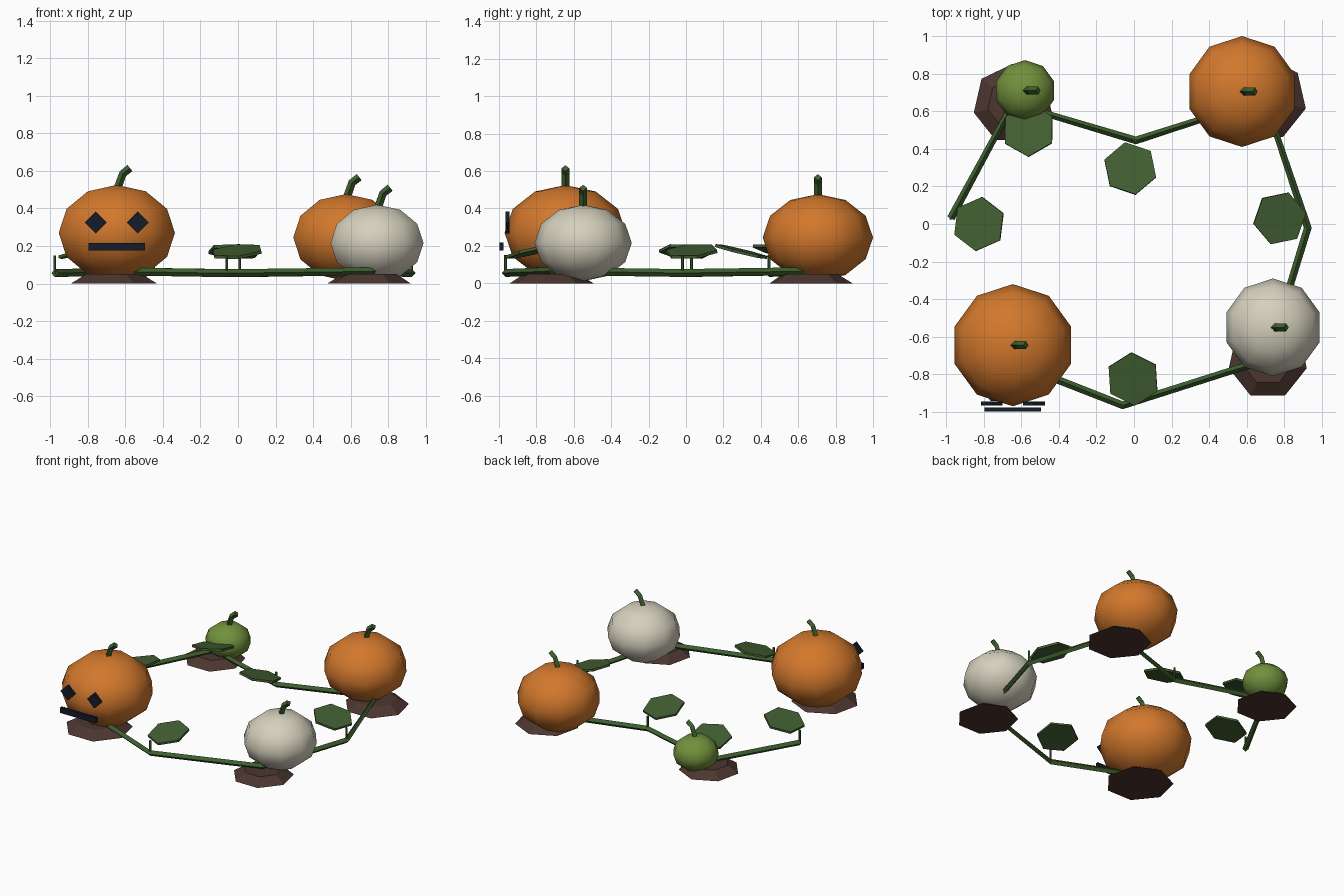
import bpy, bmesh, math
from mathutils import Matrix, Vector

cube = bpy.data.objects.get("Cube")
if cube:
    bpy.data.objects.remove(cube, do_unlink=True)


def material(name, r, g, b):
    rgba = [(c / 255) ** 2.2 for c in (r, g, b)] + [1]
    mat = bpy.data.materials.new(name)
    mat.use_nodes = True
    mat.diffuse_color = rgba
    mat.node_tree.nodes["Principled BSDF"].inputs["Base Color"].default_value = rgba
    return mat


ORANGE = material("pumpkin_orange", 209, 119, 48)
CREAM = material("pumpkin_cream", 212, 207, 188)
GREEN = material("pumpkin_green", 113, 143, 63)
VINE = material("vine_green", 64, 96, 50)
LEAF = material("leaf_green", 68, 95, 53)
SOIL = material("soil_brown", 78, 57, 51)
DARK = material("face_dark", 28, 32, 46)


def mesh_object(name, bm, mat, matrix, smooth=False):
    bm.transform(matrix)
    for face in bm.faces:
        face.smooth = smooth
    mesh = bpy.data.meshes.new(name)
    bm.to_mesh(mesh)
    bm.free()
    mesh.materials.append(mat)
    bpy.context.collection.objects.link(bpy.data.objects.new(name, mesh))


def cone(name, mat, sides, r1, r2, depth, matrix):
    bm = bmesh.new()
    bmesh.ops.create_cone(bm, cap_ends=True, segments=sides, radius1=r1,
                          radius2=r2, depth=depth)
    mesh_object(name, bm, mat, matrix)


def box(name, mat, size, matrix):
    bm = bmesh.new()
    bmesh.ops.create_cube(bm, size=1)
    mesh_object(name, bm, mat, matrix @ Matrix.Diagonal((*size, 1)))


def tube(name, points, radius):
    """Four-sided tube with a ridge on top."""
    curve = bpy.data.curves.new(name, "CURVE")
    curve.dimensions = "3D"
    curve.twist_mode = "Z_UP"
    curve.bevel_depth = radius
    curve.bevel_resolution = 0
    curve.use_fill_caps = True
    spline = curve.splines.new("POLY")
    spline.points.add(len(points) - 1)
    for point, co in zip(spline.points, points):
        point.co = (*co, 1)
    spline.use_smooth = False
    curve.materials.append(VINE)
    bpy.context.collection.objects.link(bpy.data.objects.new(name, curve))


# Pumpkins with bent stems, each beside a soil mound
def pumpkin(name, mat, x, y, r, mound):
    z, rz = 0.83 * r, 0.785 * r
    bm = bmesh.new()
    bmesh.ops.create_uvsphere(bm, u_segments=10, v_segments=6, radius=1)
    mesh_object(name + "_pumpkin", bm, mat,
                Matrix.Translation((x, y, z)) @ Matrix.Diagonal((r, r, rz, 1)), True)
    top = z + rz
    tube(name + "_stem", [(x, y, top - 0.03), (x + 0.032, y, top + 0.06),
                          (x + 0.07, y, top + 0.09)], 0.021)
    mx, my, mr = mound
    cone(name + "_mound", SOIL, 7, mr, 0.64 * mr, 0.05,
         Matrix.Translation((mx, my, 0.025)))


pumpkin("carved", ORANGE, -0.645, -0.645, 0.325, (-0.66, -0.73, 0.236))
pumpkin("back", ORANGE, 0.575, 0.705, 0.295, (0.695, 0.665, 0.225))
pumpkin("cream", CREAM, 0.74, -0.55, 0.26, (0.712, -0.72, 0.213))
pumpkin("green", GREEN, -0.58, 0.71, 0.162, (-0.645, 0.64, 0.213))

# Face plates on the carved pumpkin
for side, x in (("right", -0.757), ("left", -0.533)):
    box(side + "_eye", DARK, (0.082, 0.02, 0.082),
        Matrix.Translation((x, -0.955, 0.325)) @ Matrix.Rotation(math.pi / 4, 4, "Y"))
box("mouth", DARK, (0.3, 0.02, 0.042), Matrix.Translation((-0.645, -0.987, 0.196)))

# Vine wandering between the mounds
tube("vine", [(-0.66, -0.73, 0.065), (-0.06, -0.965, 0.055), (0.71, -0.72, 0.065),
              (0.925, -0.02, 0.055), (0.695, 0.665, 0.065), (0.01, 0.445, 0.055),
              (-0.645, 0.64, 0.065), (-0.975, 0.03, 0.055)], 0.021)

# Tilted leaves on upright stalks: stalk position, leaf centre, turn in degrees
leaves = [
    ((-0.975, 0.03), (-0.825, 0.0), -7),
    ((-0.645, 0.64), (-0.56, 0.50), 0),
    ((0.01, 0.445), (-0.02, 0.295), 11),
    ((0.925, -0.02), (0.775, 0.03), -19),
    ((-0.06, -0.965), (-0.005, -0.825), 3),
]
for i, (root, centre, turn) in enumerate(leaves, 1):
    cone(f"leaf_stalk_{i}", VINE, 6, 0.008, 0.008, 0.1,
         Matrix.Translation((*root, 0.1)))
    d = Vector(centre) - Vector(root)
    tilt = Matrix.Rotation(0.24, 4, Vector((d.y, -d.x, 0)))
    cone(f"leaf_{i}", LEAF, 6, 0.145, 0.145, 0.016,
         Matrix.Translation((*centre, 0.17)) @ tilt
         @ Matrix.Rotation(math.radians(turn), 4, "Z"))
